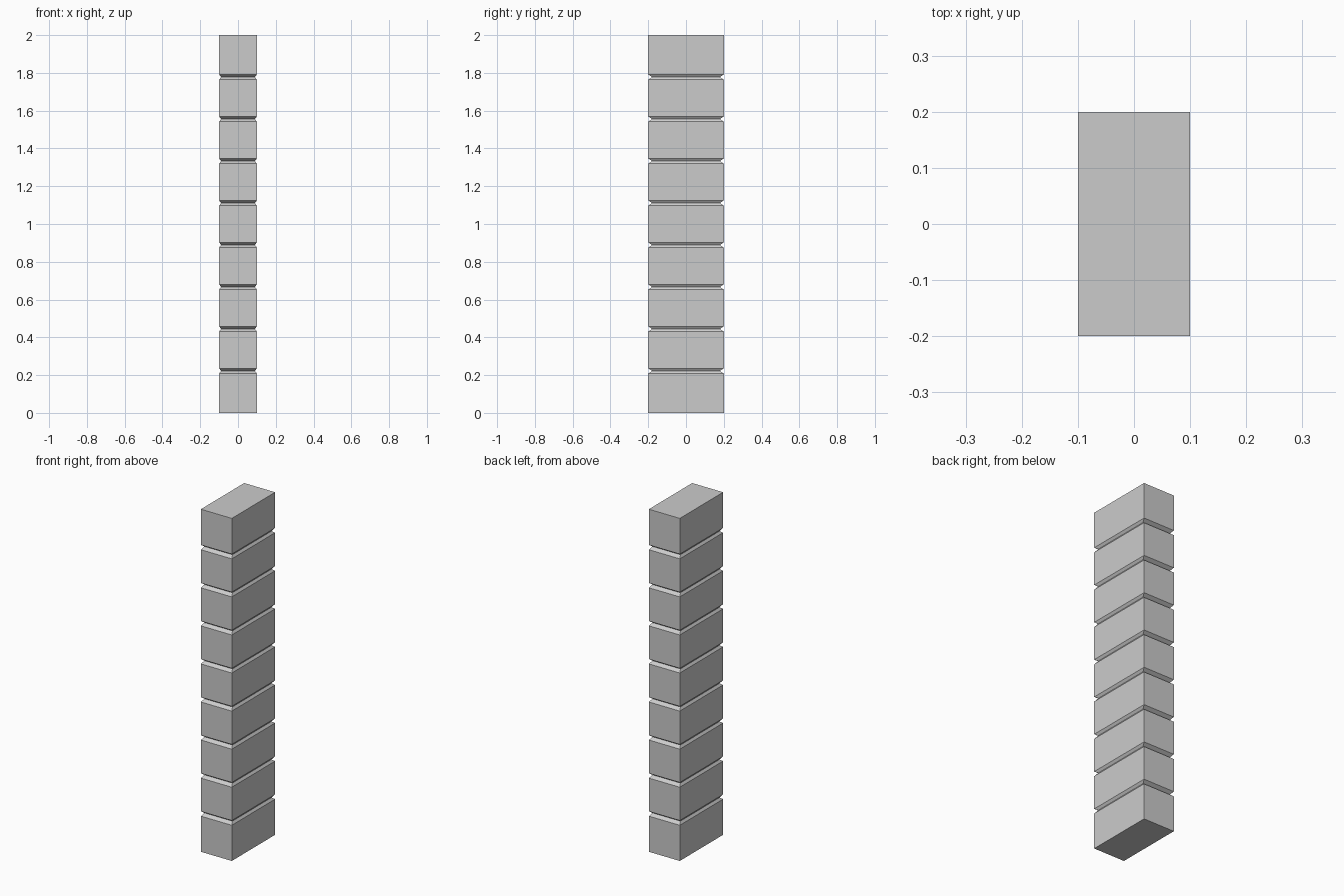
import bpy, bmesh

if "Cube" in bpy.data.objects:
    bpy.data.objects.remove(bpy.data.objects["Cube"])

HX, HY, H = 0.1, 0.2, 2.0     # half width, half depth, height
N = 9                         # stacked blocks
HALF = 0.014                  # half height of each groove
INSET = 0.9                   # groove loop scale

# Vertical profile: (height, scale of the rectangular section)
profile = [(0, 1)]
for i in range(1, N):
    z = H * i / N
    profile += [(z - HALF, 1), (z, INSET), (z + HALF, 1)]
profile.append((H, 1))

# Skin the rectangular rings into a grooved pillar
bm = bmesh.new()
rings = [[bm.verts.new((x * HX * s, y * HY * s, z))
          for x, y in ((-1, -1), (1, -1), (1, 1), (-1, 1))]
         for z, s in profile]
for a, b in zip(rings, rings[1:]):
    for k in range(4):
        j = (k + 1) % 4
        bm.faces.new((a[k], a[j], b[j], b[k]))
bm.faces.new(rings[0][::-1])
bm.faces.new(rings[-1])

mesh = bpy.data.meshes.new("grooved_pillar")
bm.to_mesh(mesh)
bm.free()
bpy.context.collection.objects.link(bpy.data.objects.new("grooved_pillar", mesh))
